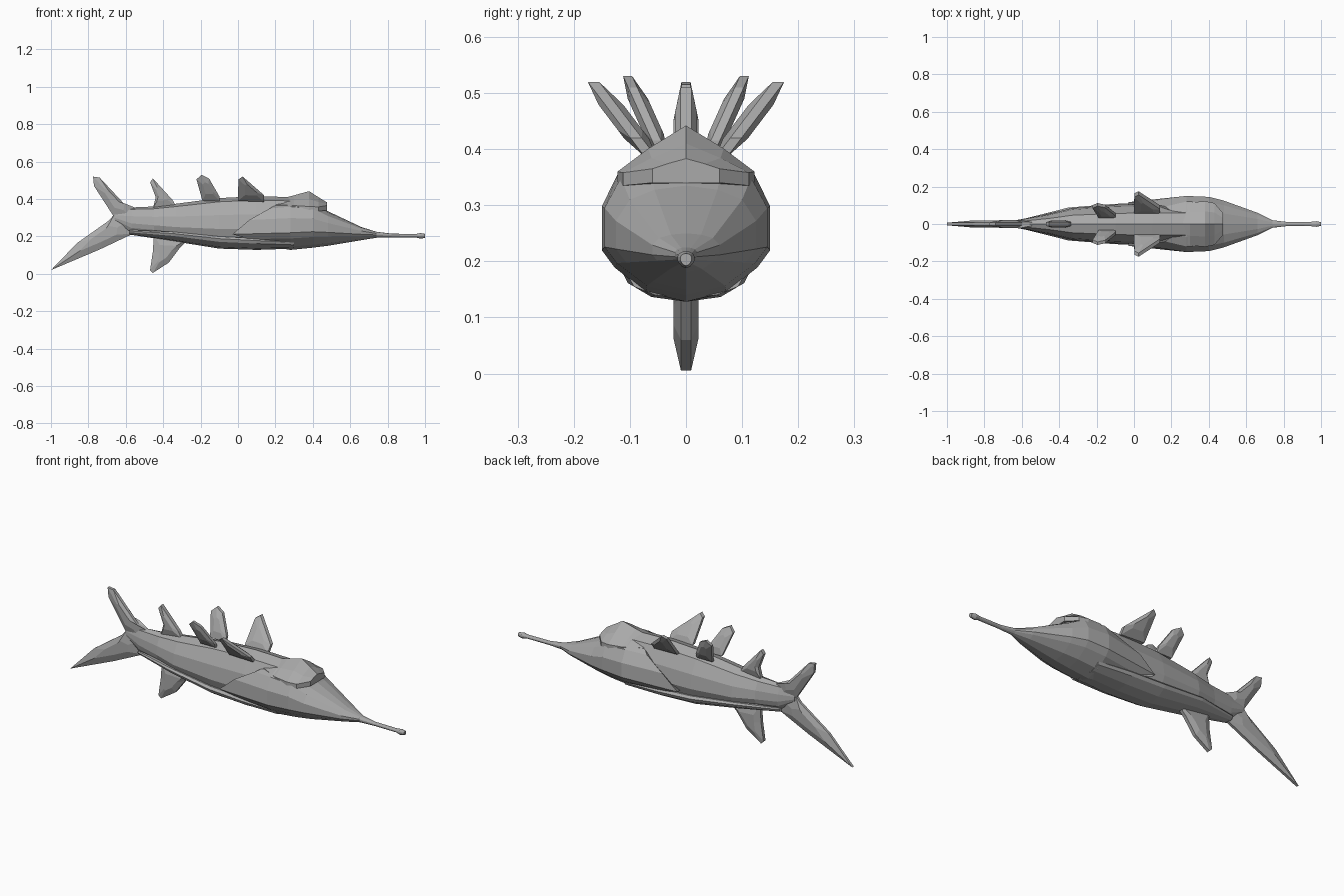
import bpy, bmesh
from mathutils import Vector

cube = bpy.data.objects.get("Cube")
if cube:
    bpy.data.objects.remove(cube, do_unlink=True)

grey = bpy.data.materials.new("plain_grey")
grey.use_nodes = True
COLOUR = (0.4, 0.4, 0.4, 1)
grey.diffuse_color = COLOUR
grey.node_tree.nodes["Principled BSDF"].inputs["Base Color"].default_value = COLOUR


def finish(name, bm):
    bmesh.ops.recalc_face_normals(bm, faces=bm.faces)
    mesh = bpy.data.meshes.new(name)
    bm.to_mesh(mesh)
    bm.free()
    mesh.materials.append(grey)
    obj = bpy.data.objects.new(name, mesh)
    bpy.context.collection.objects.link(obj)
    return obj


def loft(name, section, stations, sweep=0.0):
    """Skin mirrored half sections; stations are x, bottom, top, half width, middle z.
    sweep pulls the sides of the first ring backwards."""
    half = section + [(-w, t) for w, t in reversed(section[1:-1])]
    bm = bmesh.new()
    rings = []
    for i, (x, low, high, width, mid) in enumerate(stations):
        ring = []
        for w, t in half:
            z = mid + t * ((high - mid) if t > 0 else (mid - low))
            back = sweep * max(0, 1 - abs(t)) if i == 0 else 0
            ring.append(bm.verts.new((x - back, w * width, z)))
        rings.append(ring)
    n = len(half)
    for a, b in zip(rings, rings[1:]):
        for k in range(n):
            bm.faces.new((a[k], a[(k + 1) % n], b[(k + 1) % n], b[k]))
    bm.faces.new(rings[0])
    bm.faces.new(rings[-1])
    return finish(name, bm)


def fin(name, outline, thick, rim, y=0.0, lean=0.0, z0=0.0, core=0.45):
    """Bevelled blade in the xz plane, optionally leaning outwards."""
    pts = [Vector(p) for p in outline]
    mid = sum(pts, Vector((0, 0))) / len(pts)
    bm = bmesh.new()

    def ring(scale, depth):
        out = []
        for p in pts:
            q = mid + (p - mid) * scale
            out.append(bm.verts.new((q.x, y + lean * (q.y - z0) + depth, q.y)))
        return out
    rings = [ring(core, -thick), ring(1, -rim), ring(1, rim), ring(core, thick)]
    n = len(pts)
    for a, b in zip(rings, rings[1:]):
        for k in range(n):
            bm.faces.new((a[k], a[(k + 1) % n], b[(k + 1) % n], b[k]))
    bm.faces.new(rings[0])
    bm.faces.new(rings[-1])
    return finish(name, bm)


# Slim faceted trunk
TRUNK = [(0, -1), (.5, -.85), (.85, -.45), (1, 0), (.9, .45), (.55, .88), (0, 1)]
loft("body", TRUNK, [
    (-.66, .28, .33, .015, .30), (-.57, .215, .355, .032, .27),
    (-.45, .205, .36, .055, .26), (-.33, .185, .375, .085, .25),
    (-.1, .145, .405, .103, .24), (.1, .14, .415, .108, .24),
    (.3, .14, .41, .108, .24)])

# Belly plate with a raised rim along each flank
BELLY = [(0, -1), (.55, -.8), (.93, -.2), (1, .4), (.9, 1), (0, 1)]
loft("belly_plate", BELLY, [
    (-.58, .21, .235, .03, .225), (-.35, .175, .225, .088, .21),
    (-.1, .135, .2, .108, .18), (.1, .128, .19, .112, .17),
    (.3, .135, .18, .10, .16)])

# Head with swept gill covers and a long thin snout
HEAD = [(0, -1), (.48, -.83), (.85, -.4), (1, -.1), (1, .4), (.8, .76), (.45, .93), (0, 1)]
loft("head", HEAD, [
    (.24, .135, .39, .117, .22), (.28, .128, .40, .15, .23),
    (.40, .14, .385, .145, .235), (.48, .15, .335, .125, .23),
    (.66, .18, .25, .06, .215), (.74, .193, .225, .02, .21),
    (.82, .195, .215, .011, .205), (.95, .195, .213, .012, .204),
    (.975, .188, .218, .015, .203), (1, .192, .214, .01, .203)], sweep=.3)

# Peaked brow overhanging the face
BROW = [(0, -1), (1, -1), (1, 0), (.55, .5), (0, 1)]
loft("brow", BROW, [
    (.2, .34, .395, .07, .37), (.3, .34, .42, .115, .365),
    (.38, .335, .442, .122, .36), (.43, .335, .41, .112, .358),
    (.475, .34, .383, .06, .365)])

# Two mirrored pairs of leaning back fins
for side, label in ((1, "left"), (-1, "right")):
    fin(label + "_front_fin", [(0, .39), (.14, .385), (.14, .42), (.10, .455), (.025, .52), (.002, .505)],
        .022, .01, side * .07, side * .76, .395)
    fin(label + "_rear_fin", [(-.19, .39), (-.10, .39), (-.10, .415), (-.155, .51), (-.195, .53), (-.222, .505)],
        .018, .008, side * .05, side * .45, .41)

# Single centre fins
fin("dorsal_fin", [(-.455, .35), (-.33, .36), (-.35, .395), (-.40, .45), (-.455, .51), (-.47, .49), (-.44, .41)],
    .02, .01)
fin("anal_fin", [(-.45, .21), (-.25, .20), (-.31, .14), (-.37, .06), (-.455, .005), (-.47, .02), (-.455, .12)],
    .022, .009)

# Forked tail
fin("tail_upper_lobe", [(-.66, .30), (-.55, .27), (-.54, .35), (-.60, .365), (-.74, .515), (-.775, .52), (-.77, .47)],
    .022, .008)
fin("tail_lower_lobe", [(-.66, .32), (-.55, .30), (-.56, .215), (-.74, .13), (-1, .02), (-.86, .165), (-.69, .285)],
    .02, .007)
